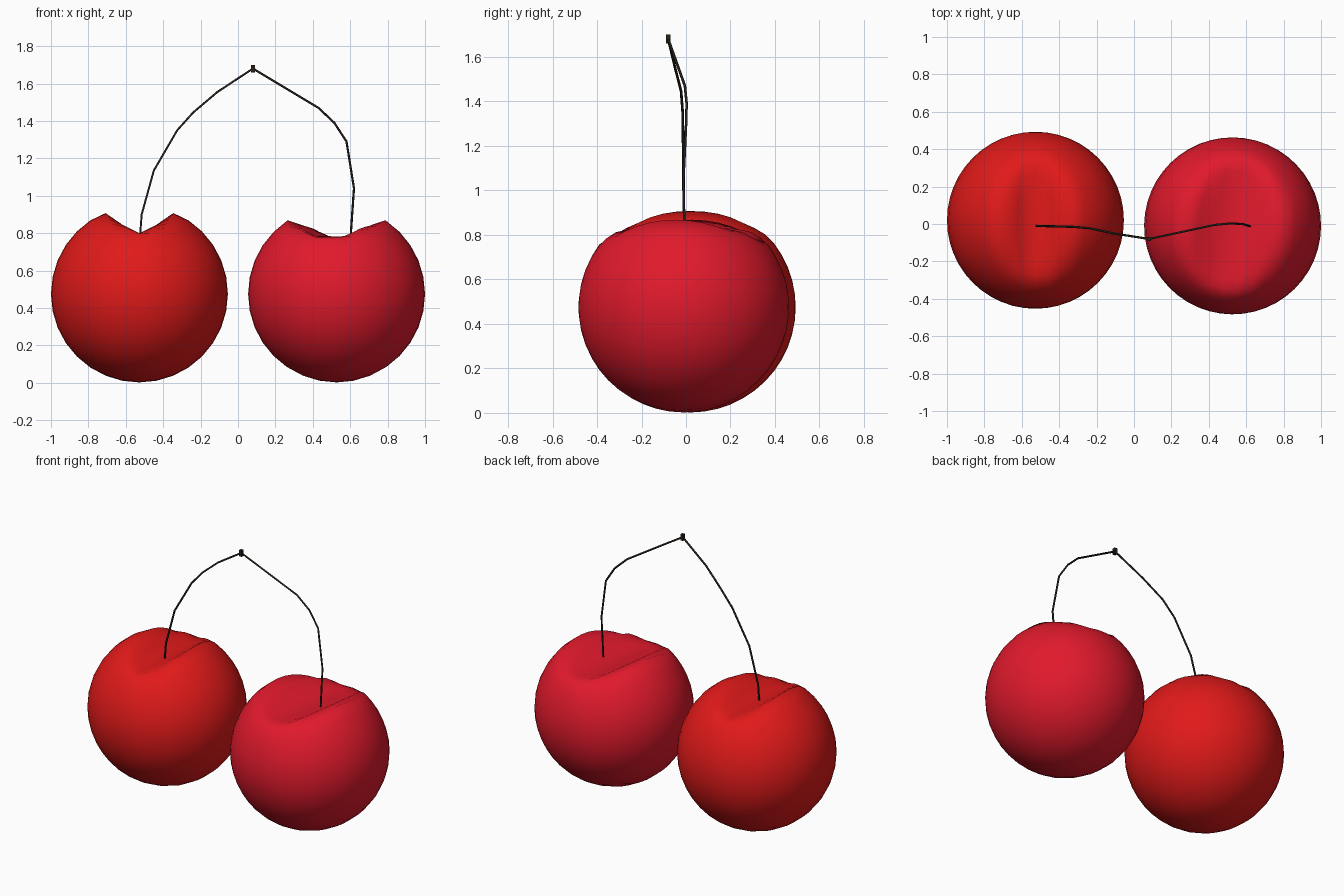
import bpy, bmesh
from math import radians, pi, cos, sin, sqrt
from mathutils import Matrix

if "Cube" in bpy.data.objects:
    bpy.data.objects.remove(bpy.data.objects["Cube"])


def material(name, color):
    m = bpy.data.materials.new(name)
    m.diffuse_color = (*color, 1)
    m.use_nodes = True
    m.node_tree.nodes["Principled BSDF"].inputs["Base Color"].default_value = m.diffuse_color
    return m


def soft_min(a, b, k):
    h = max(k - abs(a - b), 0) / k
    return min(a, b) - h * h * k / 4


def cherry(name, center, floor, flat, half, rim, angle, mat):
    """Sphere with a rounded trough pressed across its top."""
    r = 0.473
    bm = bmesh.new()
    # poles along y so the edge loops follow the trough
    bmesh.ops.create_uvsphere(bm, u_segments=32, v_segments=24, radius=r,
                              matrix=Matrix.Rotation(pi / 2, 4, 'X'))
    for v in bm.verts:
        if v.co.z > 0.15:
            t = max(abs(v.co.x) - flat, 0) / (half - flat)
            trough = floor + (rim - floor) * t ** 1.25
            v.co.z = soft_min(v.co.z, trough - center[2], 0.025)
    me = bpy.data.meshes.new(name)
    bm.to_mesh(me)
    bm.free()
    me.materials.append(mat)
    me.polygons.foreach_set("use_smooth", [True] * len(me.polygons))
    ob = bpy.data.objects.new(name, me)
    ob.location = center
    ob.rotation_euler.z = radians(angle)
    bpy.context.collection.objects.link(ob)


def stem(name, points, mat):
    cu = bpy.data.curves.new(name, 'CURVE')
    cu.dimensions = '3D'
    cu.bevel_depth = 0.006
    cu.bevel_resolution = 1
    cu.use_fill_caps = True
    sp = cu.splines.new('POLY')
    sp.points.add(len(points) - 1)
    for p, co in zip(sp.points, points):
        p.co = (*co, 1)
    cu.materials.append(mat)
    bpy.context.collection.objects.link(bpy.data.objects.new(name, cu))


red = material("cherry_red", (0.75, 0.01, 0.01))
crimson = material("cherry_crimson", (0.75, 0.01, 0.025))
dark = material("stem_dark", (0.02, 0.015, 0.01))

# fruit
cherry("left_cherry", (-0.527, 0.02, 0.475), 0.80, 0.01, 0.175, 0.91, 0, red)
cherry("right_cherry", (0.527, -0.01, 0.475), 0.78, 0.07, 0.24, 0.88, -8, crimson)

# stems meeting at the top
tip = (0.08, -0.08, 1.68)
stem("left_stem", [(-0.525, -0.01, 0.77), (-0.515, -0.01, 0.90), (-0.45, -0.012, 1.135),
                   (-0.325, -0.015, 1.35), (-0.24, -0.022, 1.445), (-0.11, -0.05, 1.555), tip], dark)
stem("right_stem", [(0.60, -0.005, 0.75), (0.62, -0.012, 1.04), (0.58, 0.0, 1.29),
                    (0.515, 0.003, 1.39), (0.43, -0.005, 1.47), tip], dark)

# small knot at the join
bpy.ops.mesh.primitive_cube_add(size=1, location=tip)
knot = bpy.context.object
knot.name = "stem_knot"
knot.scale = (0.02, 0.02, 0.04)
knot.data.materials.append(dark)
